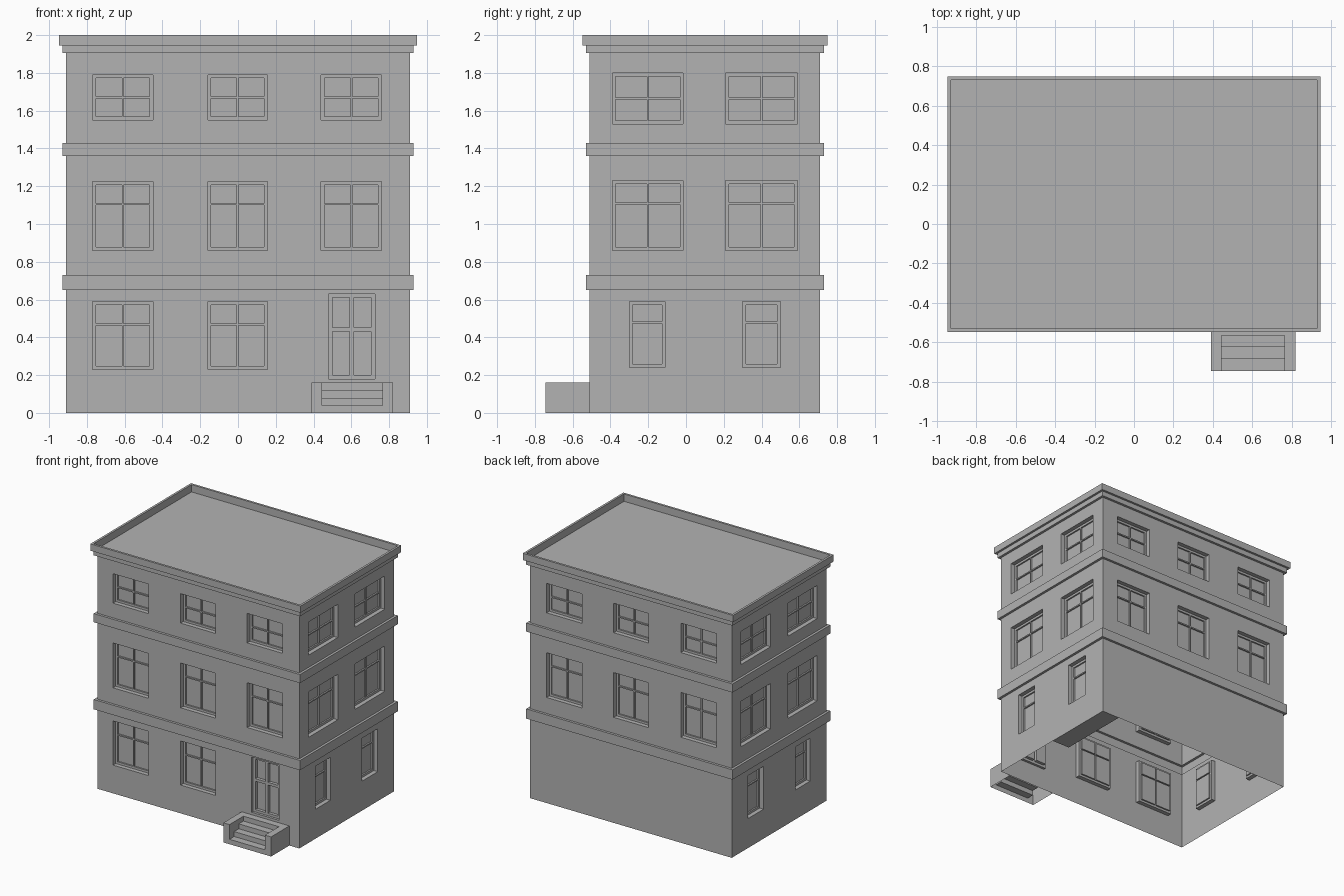
import bpy

cube = bpy.data.objects.get("Cube")
if cube:
    bpy.data.objects.remove(cube)

stone = bpy.data.materials.new("grey_stone")
stone.use_nodes = True
grey = (0.45, 0.45, 0.45, 1)
stone.diffuse_color = grey
stone.node_tree.nodes["Principled BSDF"].inputs["Base Color"].default_value = grey

X, FRONT, BACK = 0.91, -0.51, 0.71      # wall planes
REVEAL, FRAME, BAR, PANE = 0.035, 0.018, 0.01, 0.012

# Each side maps (along, height, depth inwards) to space
SIDES = {
    "front": (lambda u, z, d: (u, FRONT + d, z), False),
    "back": (lambda u, z, d: (u, BACK - d, z), True),
    "left": (lambda u, z, d: (X - d, u, z), False),
    "right": (lambda u, z, d: (d - X, u, z), True),
}


class Shell:
    """Collects quads for one open-shell part."""

    def __init__(self, name):
        self.name, self.verts, self.faces = name, [], []

    def quad(self, points, flip=False):
        points = list(points)
        n = len(self.verts)
        self.verts += points[::-1] if flip else points
        self.faces.append(range(n, n + 4))

    def finish(self):
        mesh = bpy.data.meshes.new(self.name)
        mesh.from_pydata(self.verts, [], [tuple(f) for f in self.faces])
        mesh.materials.append(stone)
        obj = bpy.data.objects.new(self.name, mesh)
        bpy.context.collection.objects.link(obj)
        return obj


def flat(shell, side, u0, u1, z0, z1, d=0):
    place, flip = SIDES[side]
    shell.quad([place(u0, z0, d), place(u1, z0, d), place(u1, z1, d), place(u0, z1, d)], flip)


def reveal(shell, side, u0, u1, z0, z1, d0, d1):
    place, flip = SIDES[side]
    ring = [(u0, z0), (u1, z0), (u1, z1), (u0, z1)]
    for a, b in zip(ring, ring[1:] + ring[:1]):
        shell.quad([place(*a, d0), place(*b, d0), place(*b, d1), place(*a, d1)], flip)


def glazing(shell, side, rect, columns, split, d, frame, bar, sink):
    """Frame with bars at depth d; the panes between them are sunk."""
    u0, u1, z0, z1 = rect
    um, zm, h = (u0 + u1) / 2, z0 + (z1 - z0) * split, bar / 2
    us = [u0, u0 + frame] + ([um - h, um + h] if columns == 2 else []) + [u1 - frame, u1]
    zs = [z0, z0 + frame, zm - h, zm + h, z1 - frame, z1]
    for i in range(len(us) - 1):
        for j in range(len(zs) - 1):
            cell = (us[i], us[i + 1], zs[j], zs[j + 1])
            sunk = i % 2 and j % 2
            if sunk:
                reveal(shell, side, *cell, d, d + sink)
            flat(shell, side, *cell, d + sink if sunk else d)


walls, windows, door = Shell("walls"), Shell("windows"), Shell("front_door")


def wall(side, z0, z1, openings):
    """One storey of one side, with (u0, u1, z0, z1, columns, split, is_door) openings."""
    edge, end = (-X, X) if side in ("front", "back") else (FRONT, BACK)
    for u0, u1, w0, w1, columns, split, is_door in openings:
        flat(walls, side, edge, u0, z0, z1)
        flat(walls, side, u0, u1, z0, w0)
        flat(walls, side, u0, u1, w1, z1)
        rect = (u0, u1, w0, w1)
        depth = 0.02 if is_door else REVEAL
        reveal(walls, side, *rect, 0, depth)
        if is_door:
            glazing(door, side, rect, columns, split, depth, 0.02, 0.022, 0.025)
        else:
            glazing(windows, side, rect, columns, split, depth, FRAME, BAR, PANE)
        edge = u1
    flat(walls, side, edge, end, z0, z1)


def row(spans, z0, z1, columns, split):
    return [(a, b, z0, z1, columns, split, False) for a, b in spans]


long_spans = [(-0.77, -0.45), (-0.16, 0.155), (0.44, 0.76)]
short_spans = [(-0.39, -0.015), (0.21, 0.59)]
narrow_spans = [(-0.30, -0.11), (0.30, 0.50)]
entrance = (0.48, 0.725, 0.18, 0.63, 2, 0.58, True)

# Ground storey
wall("front", 0, 0.65, row(long_spans[:2], 0.23, 0.59, 2, 0.66) + [entrance])
wall("back", 0, 0.65, [])
# Upper storeys
for side in ("front", "back"):
    wall(side, 0.73, 1.36, row(long_spans, 0.86, 1.225, 2, 0.67))
    wall(side, 1.43, 1.905, row(long_spans, 1.55, 1.79, 2, 0.5))
for side in ("left", "right"):
    wall(side, 0, 0.65, row(narrow_spans, 0.24, 0.59, 1, 0.68))
    wall(side, 0.73, 1.36, row(short_spans, 0.86, 1.23, 2, 0.67))
    wall(side, 1.43, 1.905, row(short_spans, 1.53, 1.80, 2, 0.5))

# Small floor patch in the back corner
walls.quad([(0.75, 0.11, 0), (0.75, BACK, 0), (X, BACK, 0), (X, 0.11, 0)])
for part in (walls, windows, door):
    part.finish()


def outline(offset, z):
    return [(-X - offset, FRONT - offset, z), (X + offset, FRONT - offset, z),
            (X + offset, BACK + offset, z), (-X - offset, BACK + offset, z)]


def moulding(name, profile, cap=False):
    """Runs an (offset, height) profile around the building."""
    shell = Shell(name)
    rings = [outline(*p) for p in profile]
    for low, high in zip(rings, rings[1:]):
        for i in range(4):
            k = (i + 1) % 4
            shell.quad([low[i], low[k], high[k], high[i]])
    if cap:
        shell.quad(rings[-1])
    shell.finish()


# Storey bands, cornice with parapet and roof
for name, z0, z1 in (("lower_band", 0.65, 0.73), ("upper_band", 1.36, 1.43)):
    moulding(name, [(0, z0), (0.02, z0), (0.02, z1), (0, z1)])
moulding("cornice_and_roof", [(0, 1.905), (0.02, 1.905), (0.02, 1.945), (0.038, 1.945),
                              (0.038, 2), (0.02, 2), (0.02, 1.94)], cap=True)

# Entrance steps between two cheek walls
steps = Shell("entrance_steps")
XA, XB, XC, XD = 0.39, 0.445, 0.765, 0.82
NEAR, TOP, COUNT = -0.745, 0.16, 4
RISE, GOING = TOP / COUNT, 0.06
landing = NEAR + GOING * (COUNT - 1)


def side_face(x, y0, y1, z0, z1, flip):
    steps.quad([(x, y0, z0), (x, y1, z0), (x, y1, z1), (x, y0, z1)], flip)


def front_face(x0, x1, y, z0, z1):
    steps.quad([(x0, y, z0), (x1, y, z0), (x1, y, z1), (x0, y, z1)])


def top_face(x0, x1, y0, y1, z):
    steps.quad([(x0, y0, z), (x1, y0, z), (x1, y1, z), (x0, y1, z)])


for a, b in ((XA, XB), (XC, XD)):
    front_face(a, b, NEAR, 0, TOP)
    top_face(a, b, NEAR, FRONT, TOP)
side_face(XA, NEAR, FRONT, 0, TOP, True)
side_face(XD, NEAR, FRONT, 0, TOP, False)
for i in range(COUNT):
    y, z = NEAR + GOING * i, RISE * (i + 1)
    back = FRONT if i == COUNT - 1 else y + GOING
    front_face(XB, XC, y, z - RISE, z)
    top_face(XB, XC, y, back, z)
    if z < TOP:
        side_face(XB, y, back, z, TOP, False)
        side_face(XC, y, back, z, TOP, True)
steps.finish()
